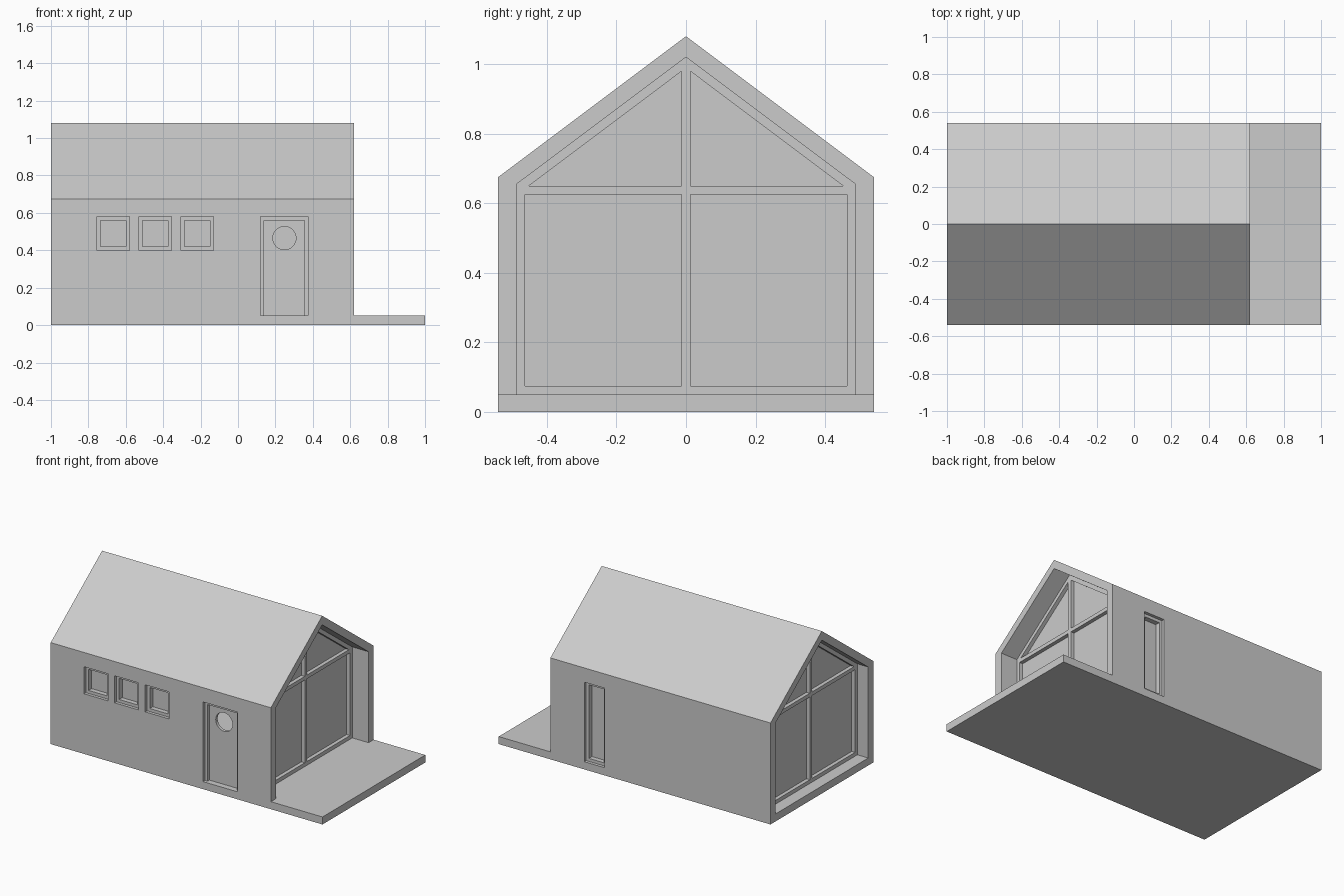
import bpy
import bmesh
import math

if "Cube" in bpy.data.objects:
    bpy.data.objects.remove(bpy.data.objects["Cube"], do_unlink=True)

grey = bpy.data.materials.new("plain_grey")
grey.use_nodes = True
grey.diffuse_color = (0.6, 0.6, 0.6, 1)
grey.node_tree.nodes["Principled BSDF"].inputs["Base Color"].default_value = (0.6, 0.6, 0.6, 1)

HALF, INNER = 0.54, 0.487     # outer and inner half widths of the house
FLOOR, BACK, FRONT = 0.05, -1.0, 0.62


def finish(name, bm):
    bmesh.ops.recalc_face_normals(bm, faces=bm.faces)
    mesh = bpy.data.meshes.new(name)
    bm.to_mesh(mesh)
    bm.free()
    mesh.materials.append(grey)
    obj = bpy.data.objects.new(name, mesh)
    bpy.context.collection.objects.link(obj)
    return obj


def place(axis, p, d):
    """Put profile point p at depth d along the axis."""
    return (d, p[0], p[1]) if axis == "x" else (p[0], d, p[1])


def prism(name, pts, axis, a, b):
    """Extrude a closed profile from a to b."""
    bm = bmesh.new()
    ends = [[bm.verts.new(place(axis, p, d)) for p in pts] for d in (a, b)]
    for loop in ends:
        bm.faces.new(loop)
    n = len(pts)
    for i in range(n):
        j = (i + 1) % n
        bm.faces.new((ends[0][i], ends[0][j], ends[1][j], ends[1][i]))
    return finish(name, bm)


def ring(name, outer, inner, axis, a, b):
    """Extrude the border between two matching loops."""
    bm = bmesh.new()
    loops = [[bm.verts.new(place(axis, p, d)) for p in pts]
             for pts, d in ((outer, a), (inner, a), (inner, b), (outer, b))]
    n = len(outer)
    for k in range(4):
        for i in range(n):
            j = (i + 1) % n
            p, q = loops[k], loops[(k + 1) % 4]
            bm.faces.new((p[i], p[j], q[j], q[i]))
    return finish(name, bm)


def rect(x0, x1, z0, z1):
    return [(x0, z0), (x1, z0), (x1, z1), (x0, z1)]


def gable(half, base, eave, peak):
    return [(-half, base), (half, base), (half, eave), (0, peak), (-half, eave)]


def cut(obj, cutter):
    """Subtract the cutter, then discard it."""
    cutter.hide_render = True
    mod = obj.modifiers.new("opening", "BOOLEAN")
    mod.operation = "DIFFERENCE"
    mod.solver = "EXACT"
    mod.object = cutter
    bpy.context.view_layer.objects.active = obj
    bpy.ops.object.modifier_apply(modifier=mod.name)
    bpy.data.objects.remove(cutter, do_unlink=True)


# Floor slab with terrace
prism("floor_slab", rect(-HALF, HALF, 0, FLOOR), "x", BACK, 1.0)

# Walls and roof as one folded shell
shell = prism("walls_and_roof", [
    (-HALF, FLOOR), (-HALF, 0.675), (0, 1.08), (HALF, 0.675), (HALF, FLOOR),
    (INNER, FLOOR), (INNER, 0.655), (0, 1.02), (-INNER, 0.655), (-INNER, FLOOR)],
    "x", BACK, FRONT)


def window(name, side, x0, x1, z0, z1):
    """Opening with a recessed frame and pane; side is -1 front, 1 rear."""
    t = 0.02
    cut(shell, prism("cutter", rect(x0, x1, z0, z1), "y", side * 0.4, side * 0.6))
    ring(name + "_frame", rect(x0, x1, z0, z1),
         rect(x0 + t, x1 - t, z0 + t, z1 - t), "y", side * 0.52, side * 0.48)
    prism(name + "_pane", rect(x0 + t, x1 - t, z0 + t, z1 - t),
          "y", side * 0.488, side * 0.48)


# Three small front windows and the tall rear one
for i in range(3):
    x = -0.755 + i * 0.225
    window(f"front_window_{i + 1}", -1, x, x + 0.175, 0.4, 0.58)
window("rear_window", 1, 0.22, 0.37, FLOOR + 0.001, 0.58)

# Front door with a round opening
x0, x1, top, t = 0.12, 0.375, 0.58, 0.02
cut(shell, prism("cutter", rect(x0, x1, 0, top), "y", -0.4, -0.6))
prism("door_frame", [
    (x0, FLOOR), (x0, top), (x1, top), (x1, FLOOR),
    (x1 - t, FLOOR), (x1 - t, top - t), (x0 + t, top - t), (x0 + t, FLOOR)],
    "y", -0.52, -0.48)
door = prism("door_leaf", rect(x0 + t, x1 - t, FLOOR, top - t), "y", -0.5, -0.48)
circle = [(0.248 + 0.062 * math.cos(a), 0.465 + 0.062 * math.sin(a))
          for a in (math.tau * i / 32 for i in range(32))]
cut(door, prism("cutter", circle, "y", -0.4, -0.6))

# Glazed gable ends: border, mullion, transoms and glass
for name, x, into in (("front_gable", 0.5, -1), ("rear_gable", -0.92, 1)):
    back = x + into * 0.035
    opening = gable(0.4625, 0.075, 0.642, 0.989)
    ring(name + "_border", gable(INNER, FLOOR, 0.655, 1.02), opening, "x", x, back)
    prism(name + "_glass", opening, "x", x + into * 0.025, back)
    prism(name + "_mullion", gable(0.0125, 0.075, 0.98, 0.989), "x", x, back)
    for side, sign in (("left", 1), ("right", -1)):
        prism(f"{name}_transom_{side}",
              [(sign * 0.0125, 0.625), (sign * 0.4625, 0.625), (sign * 0.4625, 0.642),
               (sign * 0.452, 0.65), (sign * 0.0125, 0.65)], "x", x, back)
